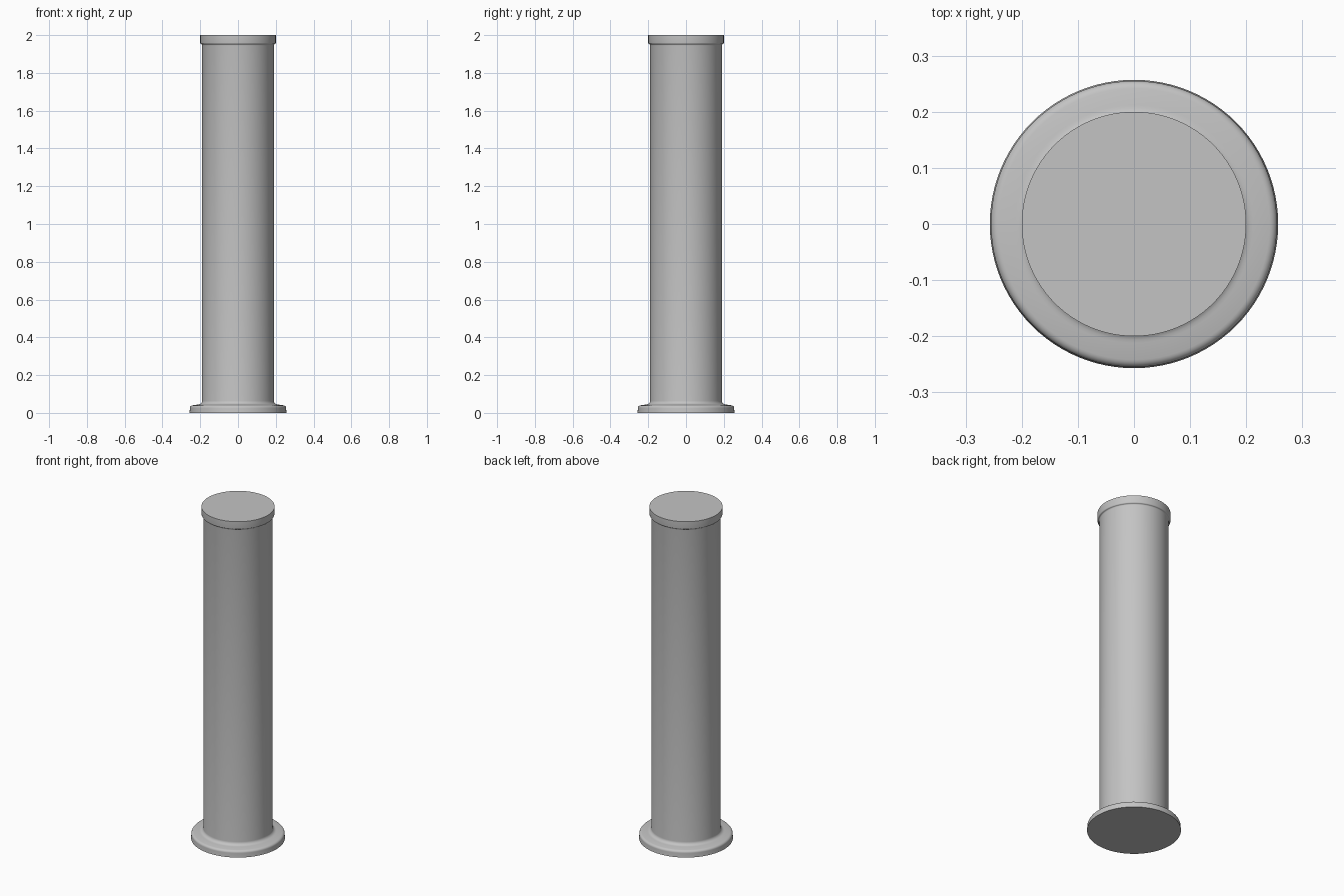
import bpy
import bmesh
import math

SEGMENTS = 96

cube = bpy.data.objects.get("Cube")
if cube:
    bpy.data.objects.remove(cube, do_unlink=True)

# Single plain grey finish
grey = bpy.data.materials.new("plain_grey")
grey.use_nodes = True
colour = (0.55, 0.55, 0.55, 1)
grey.diffuse_color = colour
grey.node_tree.nodes["Principled BSDF"].inputs["Base Color"].default_value = colour


def arc(cx, cz, rx, rz, start, end, steps=6):
    """Profile points along an elliptical arc, angles in degrees."""
    points = []
    for i in range(steps + 1):
        a = math.radians(start + (end - start) * i / steps)
        points.append((cx + rx * math.cos(a), cz + rz * math.sin(a)))
    return points


# Half section from the bottom centre to the top centre
profile = [(0, 0), (0.257, 0), (0.255, 0.02)]
profile += arc(0.239, 0.026, 0.016, 0.014, 0, 80)      # rounded flange rim
profile += arc(0.212, 0.064, 0.022, 0.02, 270, 180)    # fillet into the shaft
profile += arc(0.195, 1.945, 0.005, 0.007, 180, 90, 3)  # step under the collar
profile += arc(0.194, 1.959, 0.006, 0.007, 270, 360, 4)  # collar underside
profile += [(0.2, 2), (0, 2)]

# Lathe the section into the post
bm = bmesh.new()
verts = [bm.verts.new((r, 0, z)) for r, z in profile]
edges = [bm.edges.new(pair) for pair in zip(verts, verts[1:])]
bmesh.ops.spin(bm, geom=verts + edges, axis=(0, 0, 1), cent=(0, 0, 0),
               angle=math.tau, steps=SEGMENTS)
bmesh.ops.remove_doubles(bm, verts=bm.verts, dist=0.0001)
bmesh.ops.recalc_face_normals(bm, faces=bm.faces)

mesh = bpy.data.meshes.new("flanged_post")
bm.to_mesh(mesh)
bm.free()
mesh.materials.append(grey)
post = bpy.data.objects.new("flanged_post", mesh)
bpy.context.collection.objects.link(post)

# Smooth the curved surfaces and keep the end rims crisp
bpy.ops.object.select_all(action="DESELECT")
post.select_set(True)
bpy.context.view_layer.objects.active = post
bpy.ops.object.shade_smooth_by_angle(angle=math.radians(50))
